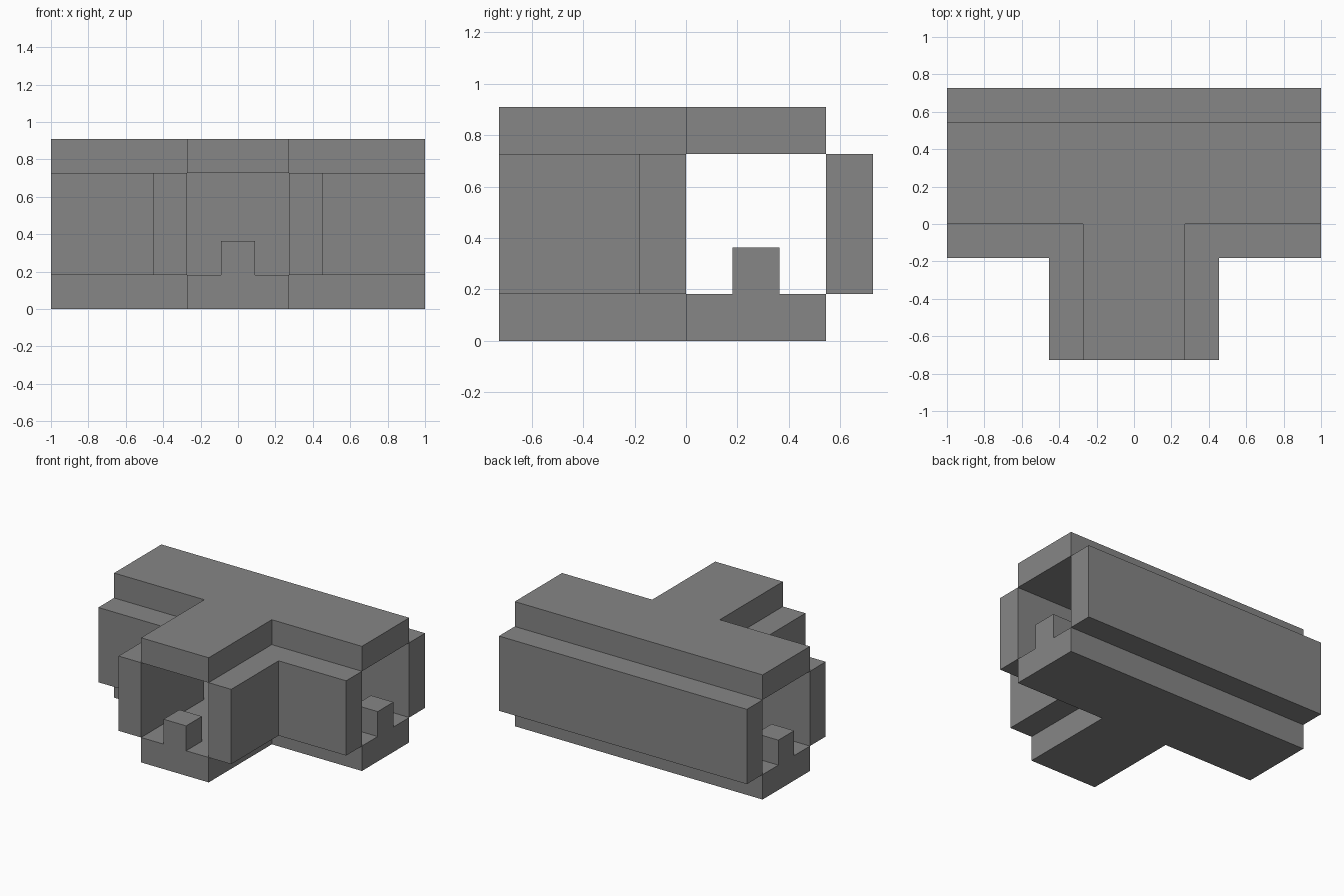
import bpy
import bmesh

if "Cube" in bpy.data.objects:
    bpy.data.objects.remove(bpy.data.objects["Cube"], do_unlink=True)

U = 2 / 11  # one grid module

stone = bpy.data.materials.new("stone grey")
stone.use_nodes = True
colour = (0.24, 0.24, 0.24, 1)
stone.diffuse_color = colour
stone.node_tree.nodes["Principled BSDF"].inputs["Base Color"].default_value = colour


def slab(name, outline, bottom, top):
    """Extrude a plan outline, given in modules, between two heights."""
    bm = bmesh.new()
    base = bm.faces.new([bm.verts.new((x * U, y * U, bottom * U)) for x, y in outline])
    extruded = bmesh.ops.extrude_face_region(bm, geom=[base])["geom"]
    moved = [v for v in extruded if isinstance(v, bmesh.types.BMVert)]
    bmesh.ops.translate(bm, verts=moved, vec=(0, 0, (top - bottom) * U))
    bmesh.ops.recalc_face_normals(bm, faces=bm.faces)
    mesh = bpy.data.meshes.new(name)
    bm.to_mesh(mesh)
    bm.free()
    mesh.materials.append(stone)
    obj = bpy.data.objects.new(name, mesh)
    bpy.context.collection.objects.link(obj)
    return obj


def rect(x0, x1, y0, y1):
    return [(x0, y0), (x1, y0), (x1, y1), (x0, y1)]


# Floor and roof share the T-shaped passage plan
half_t = [(1.5, -4), (1.5, 0), (5.5, 0), (5.5, 3)]
tee = half_t + [(-x, y) for x, y in reversed(half_t)]
slab("floor", tee, 0, 1)
slab("roof", tee, 4, 5)

# Straight back wall
slab("back_wall", rect(-5.5, 5.5, 3, 4), 1, 4)

# L-shaped corner walls beside the branch
corner = [(1.5, -4), (2.5, -4), (2.5, -1), (5.5, -1), (5.5, 0), (1.5, 0)]
for side, s in (("left", 1), ("right", -1)):
    slab(side + "_corner_wall", [(s * x, y) for x, y in corner], 1, 4)
    # Block in the doorway at each end of the passage
    slab(side + "_door_block", rect(s * 4.5, s * 5.5, 1, 2), 1, 2)

# Block in the branch doorway
slab("front_door_block", rect(-0.5, 0.5, -4, -3), 1, 2)
